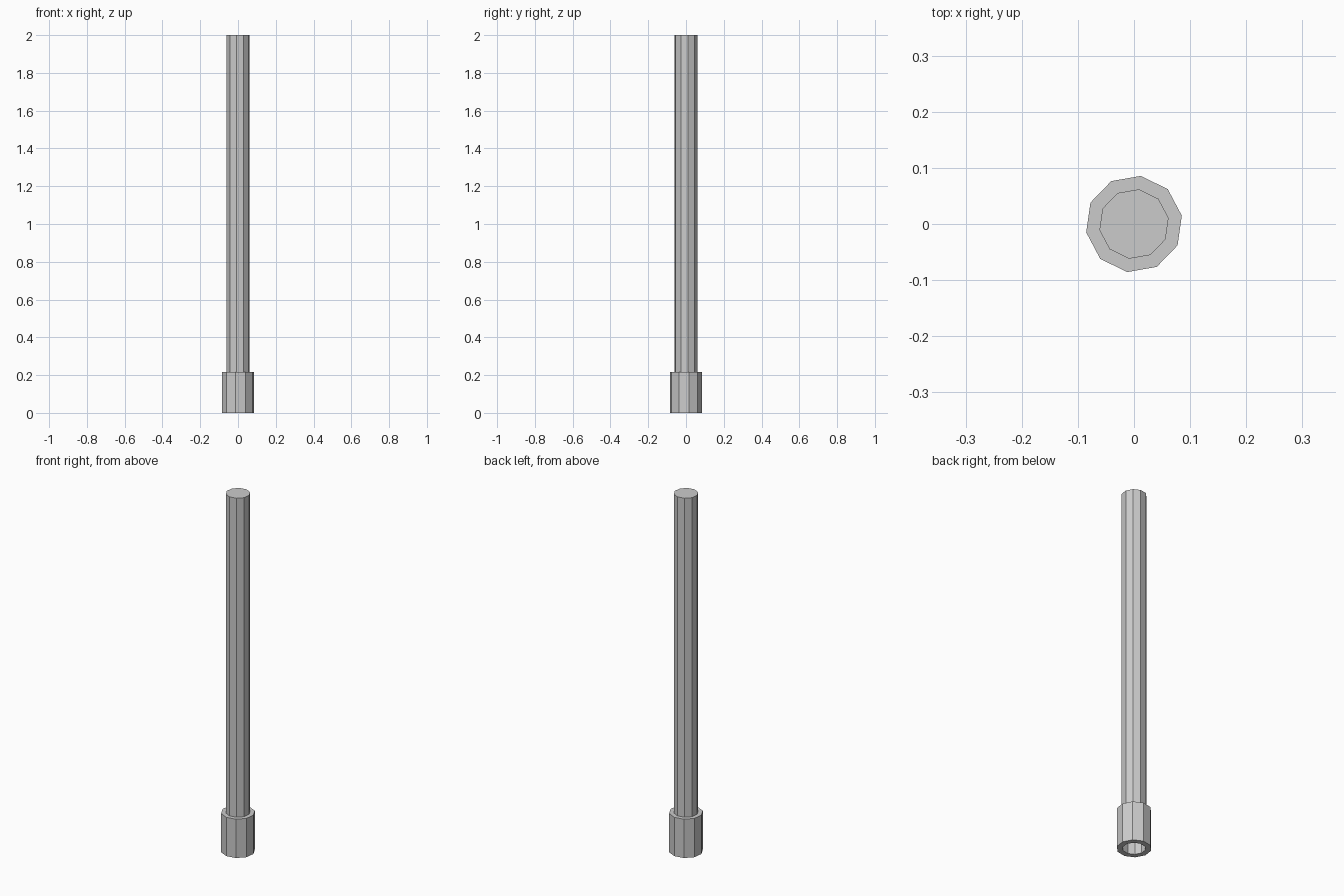
import bpy
import bmesh
import math

if "Cube" in bpy.data.objects:
    bpy.data.objects.remove(bpy.data.objects["Cube"])

SIDES = 10
TURN = math.radians(9.9)


def lathe(name, profile, closed=False):
    """Turn a (radius, z) profile into a flat-sided solid; open ends are capped."""
    bm = bmesh.new()
    rings = []
    for r, z in profile:
        rings.append([bm.verts.new((r * math.cos(TURN + i * math.tau / SIDES),
                                    r * math.sin(TURN + i * math.tau / SIDES), z))
                      for i in range(SIDES)])
    pairs = list(zip(rings, rings[1:]))
    if closed:
        pairs.append((rings[-1], rings[0]))
    for a, b in pairs:
        for i in range(SIDES):
            j = (i + 1) % SIDES
            bm.faces.new((a[i], a[j], b[j], b[i]))
    if not closed:
        bm.faces.new(rings[0][::-1])
        bm.faces.new(rings[-1])
    bmesh.ops.recalc_face_normals(bm, faces=bm.faces)
    mesh = bpy.data.meshes.new(name)
    bm.to_mesh(mesh)
    bm.free()
    obj = bpy.data.objects.new(name, mesh)
    bpy.context.collection.objects.link(obj)
    return obj


# Hollow collar at the foot, open underneath
lathe("collar", [(0.057, 0), (0.0865, 0), (0.0865, 0.217), (0.057, 0.217)], closed=True)

# Long rod rising from the collar
lathe("rod", [(0.0625, 0.217), (0.0625, 2.0)])
